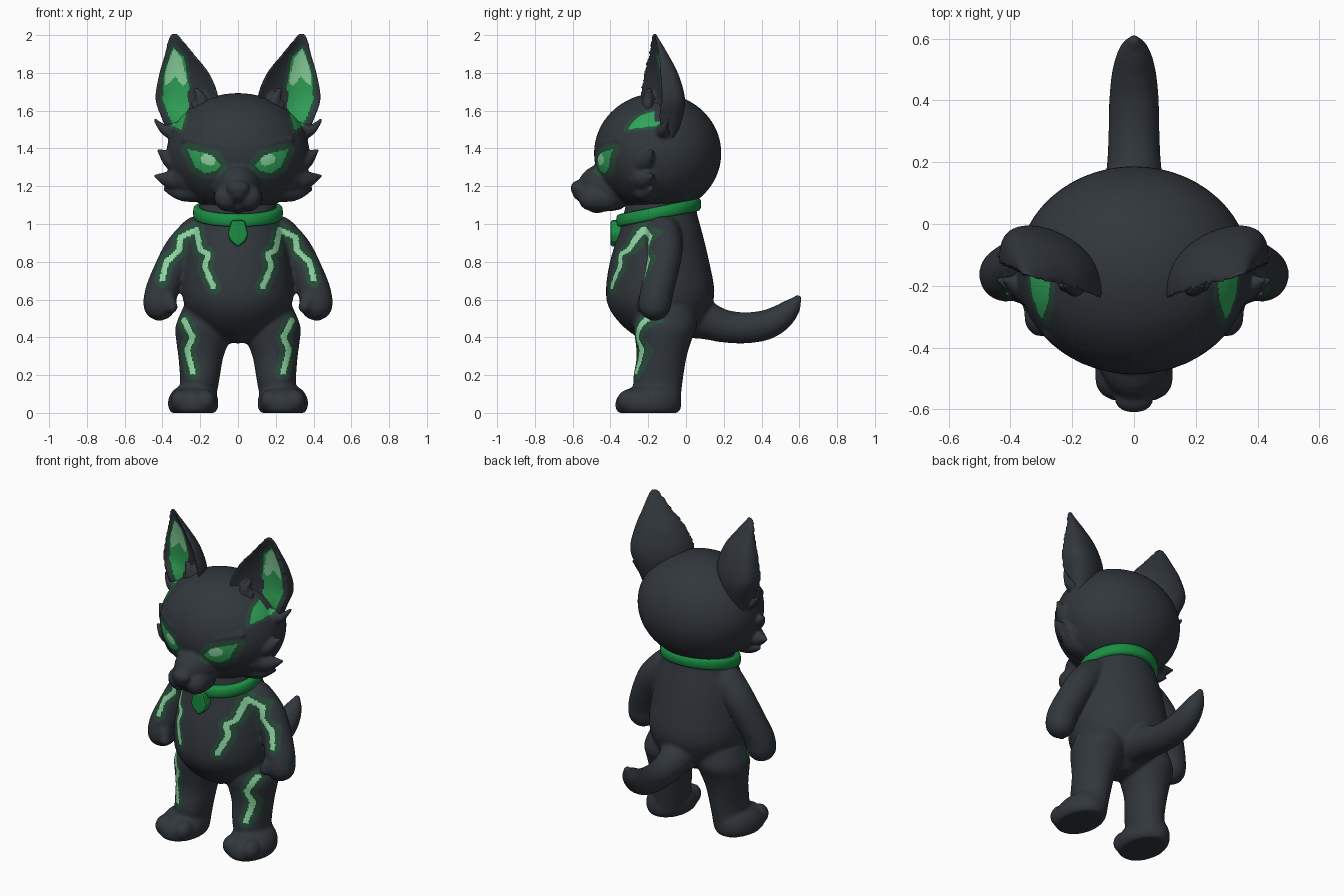
import bpy, bmesh, math
from mathutils import Vector, Matrix

cube = bpy.data.objects.get("Cube")
if cube:
    bpy.data.objects.remove(cube, do_unlink=True)


def material(name, r, g, b):
    m = bpy.data.materials.new(name)
    m.use_nodes = True
    m.diffuse_color = (r, g, b, 1)
    node = next(n for n in m.node_tree.nodes if n.type == 'BSDF_PRINCIPLED')
    node.inputs["Base Color"].default_value = (r, g, b, 1)
    return m


FUR = material("charcoal fur", .031, .038, .046)
GLOW = material("dark green glow", .022, .07, .042)
GREEN = material("mid green", .03, .37, .1)
LIGHT = material("light green", .27, .68, .36)
COLLAR = material("collar green", .01, .27, .055)
PALETTE = [FUR, GLOW, GREEN, LIGHT]
BOTH = (1, -1)


def curve(rows, steps=4):
    """Smooth interpolation through rows of numbers."""
    p = [Vector(r) for r in rows]
    p = [p[0]] + p + [p[-1]]
    out = []
    for a, b, c, d in zip(p, p[1:], p[2:], p[3:]):
        for i in range(steps):
            t = i / steps
            out.append((b * 2 + (c - a) * t + (a * 2 - b * 5 + c * 4 - d) * t * t
                        + (b * 3 - a - c * 3 + d) * t ** 3) * .5)
    return out + [p[-1]]


def blob(bm, centre, radii, n=20):
    mat = Matrix.Translation(centre) @ Matrix.Diagonal((*radii, 1))
    bmesh.ops.create_uvsphere(bm, u_segments=n, v_segments=n // 2 + 2, radius=1, matrix=mat)


def skin(bm, rings):
    """Closed surface through equal rings of points."""
    rings = [[bm.verts.new(p) for p in ring] for ring in rings]
    n = len(rings[0])
    for lo, hi in zip(rings, rings[1:]):
        for k in range(n):
            j = (k + 1) % n
            bm.faces.new((lo[k], lo[j], hi[j], hi[k]))
    bm.faces.new(rings[0][::-1])
    bm.faces.new(rings[-1])


def chain(bm, rows, sides=(1,), n=18):
    """Round-ended tapered limb through rows of x, y, z, radius."""
    for s in sides:
        path = [(Vector((p[0] * s, p[1], p[2])), p[3]) for p in curve(rows)]
        first, last = path[0], path[-1]
        start = (path[1][0] - first[0]).normalized()
        end = (last[0] - path[-2][0]).normalized()
        caps = [math.radians(d) for d in (25, 50, 78)]
        head = [(first[0] - start * first[1] * math.sin(a), first[1] * math.cos(a), start)
                for a in reversed(caps)]
        tail = [(last[0] + end * last[1] * math.sin(a), last[1] * math.cos(a), end) for a in caps]
        mid = [(p, r, (path[min(i + 1, len(path) - 1)][0] - path[max(i - 1, 0)][0]).normalized())
               for i, (p, r) in enumerate(path)]
        u = start.orthogonal()
        rings = []
        for p, r, t in head + mid + tail:
            u = (u - t * u.dot(t)).normalized()
            v = t.cross(u)
            rings.append([p + (u * math.cos(math.tau * k / n) + v * math.sin(math.tau * k / n)) * r
                          for k in range(n)])
        skin(bm, rings)


def ellipse(a):
    return math.cos(a), math.sin(a)


def loft(bm, rows, sides=(1,), section=ellipse, yaw=0, n=44):
    """Upright form through rows of z, centre x, centre y, radius x, radius y."""
    for s in sides:
        rings = []
        for z, cx, cy, rx, ry in curve(rows):
            shape = [section(math.tau * k / n) for k in range(n)]
            rings.append([(s * (cx + u * rx), cy + v * ry + yaw * u * rx, z) for u, v in shape])
        skin(bm, rings)


def make(name, bm, mats):
    bmesh.ops.recalc_face_normals(bm, faces=bm.faces[:])
    mesh = bpy.data.meshes.new(name)
    bm.to_mesh(mesh)
    bm.free()
    ob = bpy.data.objects.new(name, mesh)
    bpy.context.scene.collection.objects.link(ob)
    for m in mats:
        mesh.materials.append(m)
    return ob


def marked(x, z, pts, closed, width):
    """True near the line, or inside it when it is closed."""
    within = False
    for (ax, az), (bx, bz) in zip(pts, pts[1:] + (pts[:1] if closed else [])):
        dx, dz = bx - ax, bz - az
        t = min(1, max(0, ((x - ax) * dx + (z - az) * dz) / (dx * dx + dz * dz)))
        if math.hypot(x - ax - t * dx, z - az - t * dz) < width:
            return True
        if closed and (az > z) != (bz > z) and x < dx * (z - az) / dz + ax:
            within = not within
    return within


def sculpt(name, bm, voxel, smooth, marks):
    """Fuse the parts into one smooth skin, then colour front faces by the marks."""
    ob = make(name, bm, [])
    remesh = ob.modifiers.new("fuse", 'REMESH')
    remesh.mode = 'VOXEL'
    remesh.voxel_size = voxel
    soft = ob.modifiers.new("soften", 'SMOOTH')
    soft.factor = .5
    soft.iterations = smooth
    dg = bpy.context.evaluated_depsgraph_get()
    mesh = bpy.data.meshes.new_from_object(ob.evaluated_get(dg))
    ob.modifiers.clear()
    ob.data = mesh
    mesh.name = name
    mesh.materials.clear()
    for m in PALETTE:
        mesh.materials.append(m)
    mesh.shade_smooth()
    areas = []
    for mark in marks:
        xs, zs = zip(*mark[0])
        w = mark[2]
        areas.append((min(xs) - w, max(xs) + w, min(zs) - w, max(zs) + w, mark))
    for f in mesh.polygons:
        f.material_index = 0
        if f.normal.y < -.05:
            x, z = abs(f.center.x), f.center.z
            for x0, x1, z0, z1, (pts, closed, width, index) in areas:
                if x0 < x < x1 and z0 < z < z1 and marked(x, z, pts, closed, width):
                    f.material_index = index


# Body: torso, legs, feet, arms and tail fused together
bm = bmesh.new()
loft(bm, [(.37, 0, -.13, .05, .08), (.45, 0, -.125, .2, .2), (.55, 0, -.137, .275, .268),
          (.65, 0, -.137, .295, .287), (.8, 0, -.14, .28, .263), (.95, 0, -.135, .25, .222),
          (1.05, 0, -.135, .215, .195), (1.18, 0, -.135, .19, .17)])
loft(bm, [(.04, .225, -.13, .1, .1), (.15, .205, -.15, .102, .13), (.29, .197, -.13, .118, .132),
          (.38, .187, -.12, .14, .148), (.46, .18, -.11, .15, .168), (.56, .16, -.11, .13, .15)], BOTH)
loft(bm, [(0, .237, -.2, .115, .158), (.03, .237, -.2, .132, .174),
          (.08, .237, -.195, .13, .17), (.125, .232, -.175, .105, .135),
          (.145, .225, -.15, .07, .09)], BOTH)
chain(bm, [(.215, -.12, .95, .095), (.30, -.11, .86, .092), (.365, -.13, .74, .088),
           (.405, -.155, .64, .088), (.415, -.165, .575, .088)], BOTH)
chain(bm, [(.37, -.215, .6, .04), (.352, -.23, .56, .034)], BOTH)
for s in BOTH:
    for toe in (.172, .237, .302):
        blob(bm, (toe * s, -.3, .064), (.054, .065, .062))
chain(bm, [(0, .02, .52, .13), (0, .12, .485, .1), (0, .2, .46, .088), (0, .31, .45, .083),
           (0, .42, .465, .08), (0, .5, .505, .07), (0, .56, .56, .05), (0, .592, .605, .022)])
arm_bolt = [(.40, .71), (.38, .80), (.315, .855), (.305, .93), (.22, .97)]
chest_bolt = [(.22, .97), (.2, .865), (.16, .84), (.175, .77), (.13, .665)]
leg_bolt = [(.285, .49), (.24, .40), (.27, .335), (.24, .215)]
bolts = (arm_bolt, chest_bolt, leg_bolt)
sculpt("body", bm, .01, 8, [(b, False, .042, 1) for b in bolts]
       + [(b, False, .0145, 3) for b in bolts])

# Colour shapes of the inner ear, the fur over it and the eye
panel = [(.342, 1.935), (.285, 1.88), (.265, 1.75), (.24, 1.68), (.27, 1.6), (.30, 1.5),
         (.345, 1.52), (.398, 1.66), (.39, 1.8)]
flash = [(.342, 1.93), (.30, 1.88), (.27, 1.76), (.29, 1.73), (.33, 1.78), (.388, 1.73), (.38, 1.82)]
cover = [(.14, 1.48), (.28, 1.48), (.255, 1.6), (.268, 1.7), (.225, 1.75)]
ear_marks = [(panel, True, .018, 1), (panel, True, .001, 2), (flash, True, .001, 3),
             (cover, True, .001, 0)]
eye = [(.265, 1.395), (.2, 1.382), (.13, 1.358), (.092, 1.31), (.12, 1.282), (.175, 1.27), (.225, 1.3)]

# Head: skull, cheeks, brows, muzzle, nose and fur tufts
bm = bmesh.new()
blob(bm, (0, -.15, 1.375), (.378, .337, .318), 56)
chain(bm, [(.15, -.2, 1.24, .13), (.24, -.2, 1.265, .125)], BOTH)
chain(bm, [(.06, -.448, 1.385, .03), (.16, -.422, 1.418, .032), (.27, -.35, 1.445, .027)], BOTH)
chain(bm, [(0, -.40, 1.2, .135), (0, -.48, 1.2, .107), (0, -.54, 1.178, .065)])
chain(bm, [(.05, -.42, 1.14, .075), (.055, -.5, 1.14, .072)], BOTH)
blob(bm, (0, -.47, 1.115), (.065, .07, .058))
blob(bm, (0, -.572, 1.19), (.062, .039, .04))
tufts = [[(.25, -.22, 1.32, .09), (.345, -.21, 1.335, .055), (.42, -.18, 1.39, .01)],
         [(.25, -.22, 1.26, .09), (.35, -.21, 1.235, .055), (.437, -.18, 1.255, .01)],
         [(.2, -.22, 1.2, .09), (.3, -.21, 1.17, .05), (.39, -.18, 1.185, .01)],
         [(.34, -.12, 1.49, .05), (.39, -.12, 1.5, .028), (.438, -.1, 1.55, .01)]]
for t in tufts:
    chain(bm, t, BOTH)
sculpt("head", bm, .0085, 6, [(eye, True, .035, 1), (eye, True, .001, 2),
                              ([(.145, 1.335), (.17, 1.345)], False, .026, 3)] + ear_marks)


# Ears: hollow-fronted shells with inner tufts
def crescent(a):
    s = math.sin(a)
    return math.cos(a), (s ** .65 if s > 0 else .42 * s * s)


for side, label in ((1, "left_ear"), (-1, "right_ear")):
    bm = bmesh.new()
    loft(bm, [(1.42, .27, -.13, .08, .05), (1.55, .27, -.19, .13, .16), (1.66, .27, -.19, .167, .172),
              (1.79, .283, -.185, .135, .135), (1.9, .31, -.177, .077, .075),
              (1.975, .332, -.177, .038, .034), (2.01, .337, -.177, .016, .016)],
         (side,), crescent, .34)
    for x, top in ((.2, 1.71), (.215, 1.64), (.235, 1.57)):
        chain(bm, [(x - .02, -.18, 1.5, .04), (x - .01, -.2, top - .07, .036),
                   (x + .02, -.195, top, .014)], (side,))
    sculpt(label, bm, .0085, 4, ear_marks)

# Collar: tilted rounded band
bm = bmesh.new()
rings = []
for i in range(48):
    a = math.tau * i / 48
    ring = []
    for k in range(12):
        b = math.tau * k / 12
        out = .025 * math.copysign(abs(math.cos(b)) ** .6, math.cos(b))
        up = .034 * math.copysign(abs(math.sin(b)) ** .6, math.sin(b))
        y = (.2 + out) * math.sin(a)
        ring.append(bm.verts.new(((.213 + out) * math.cos(a), y - .145, 1.06 + up + .2 * y)))
    rings.append(ring)
for ring, nxt in zip(rings, rings[1:] + rings[:1]):
    for k in range(12):
        j = (k + 1) % 12
        bm.faces.new((ring[k], nxt[k], nxt[j], ring[j]))
make("collar", bm, [COLLAR]).data.shade_smooth()

# Pendant: bevelled pointed tag
bm = bmesh.new()
shape = [(-.035, 1.02), (.035, 1.02), (.055, .945), (.04, .91), (0, .877), (-.04, .91), (-.055, .945)]
skin(bm, [[(x, y, z) for x, z in shape] for y in (-.4, -.335)])
pendant = make("pendant", bm, [COLLAR])
bevel = pendant.modifiers.new("bevel", 'BEVEL')
bevel.width = .012
bevel.segments = 2
